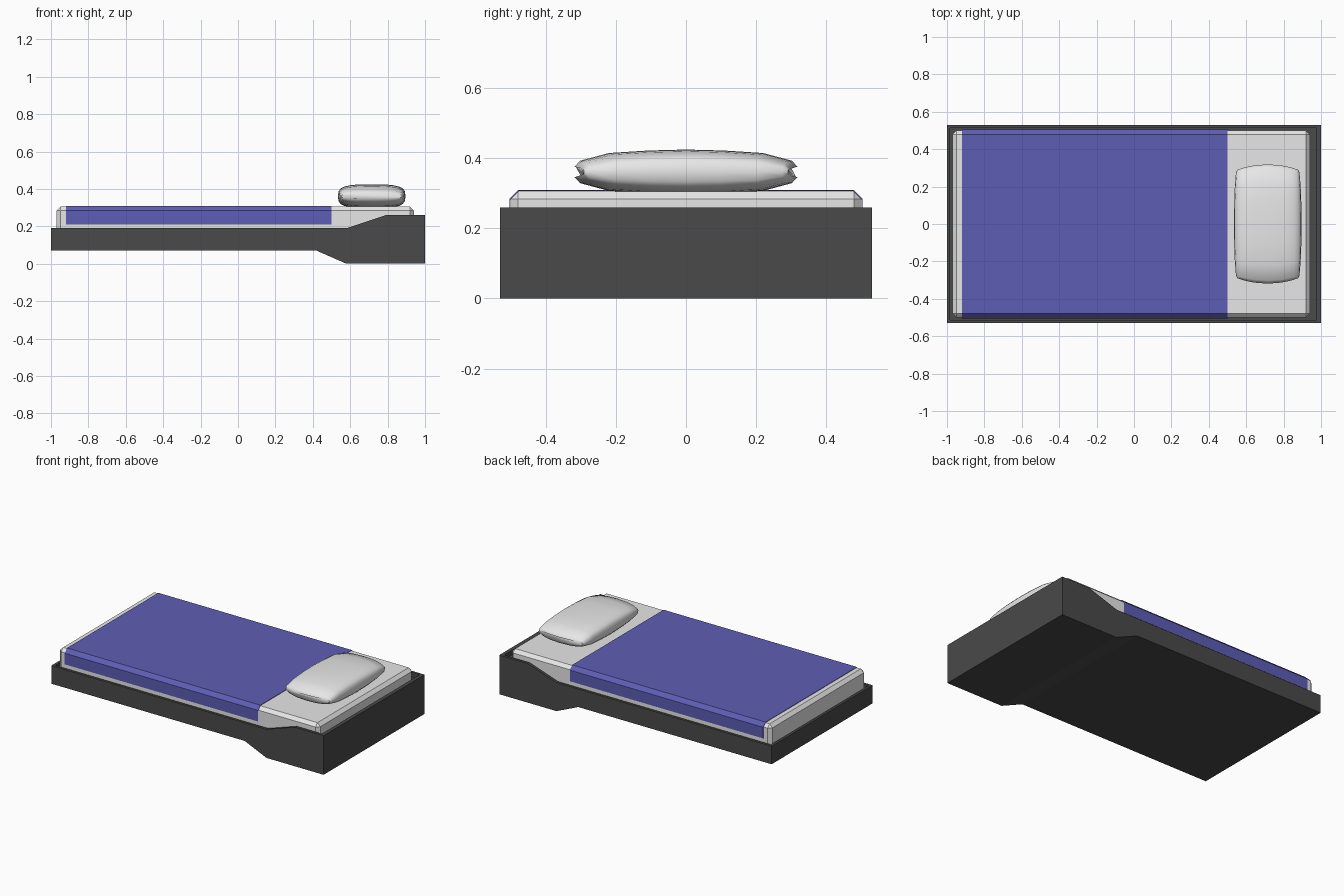
import bpy, bmesh, math

if "Cube" in bpy.data.objects:
    bpy.data.objects.remove(bpy.data.objects["Cube"])


def material(name, rgb):
    m = bpy.data.materials.new(name)
    m.diffuse_color = (*rgb, 1)
    m.use_nodes = True
    m.node_tree.nodes["Principled BSDF"].inputs["Base Color"].default_value = m.diffuse_color
    return m


charcoal = material("charcoal", (0.067, 0.067, 0.067))
white = material("linen white", (0.8, 0.8, 0.8))
blue = material("blanket blue", (0.11, 0.11, 0.46))


def make(name, bm, mat=None):
    bmesh.ops.recalc_face_normals(bm, faces=bm.faces)
    me = bpy.data.meshes.new(name)
    bm.to_mesh(me)
    bm.free()
    ob = bpy.data.objects.new(name, me)
    bpy.context.collection.objects.link(ob)
    if mat:
        me.materials.append(mat)
    return ob


def loft(rings, closed=True, caps=True):
    """Skin a list of equally sized point rings."""
    bm = bmesh.new()
    vs = [[bm.verts.new(p) for p in r] for r in rings]
    n = len(vs[0])
    for a, b in zip(vs, vs[1:]):
        for i in range(n if closed else n - 1):
            j = (i + 1) % n
            bm.faces.new((a[i], a[j], b[j], b[i]))
    if caps:
        bm.faces.new(vs[0])
        bm.faces.new(vs[-1])
    return bm


def side_profile(points, half_width):
    return loft([[(x, y, z) for x, z in points] for y in (-half_width, half_width)])


# Bed frame: stepped side profile with a shallow tray cut into the top
frame = make("bed_frame", side_profile(
    [(-1, 0.07), (0.42, 0.07), (0.58, 0), (1, 0), (1, 0.26),
     (0.79, 0.26), (0.58, 0.19), (-1, 0.19)], 0.53), charcoal)
cutter = make("tray_cutter", side_profile(
    [(-0.983, 0.16), (0.58, 0.16), (0.79, 0.23), (0.975, 0.23),
     (0.975, 0.5), (-0.983, 0.5)], 0.513))
cutter.hide_render = True
cutter.hide_viewport = True
cut = frame.modifiers.new("tray", "BOOLEAN")
cut.object = cutter
cut.operation = "DIFFERENCE"
cut.solver = "EXACT"

# Mattress: box with chamfered edges
X0, X1, HY, Z0, Z1, C = -0.97, 0.94, 0.5, 0.13, 0.305, 0.021
bm = bmesh.new()
bmesh.ops.create_cube(bm, size=1)
for v in bm.verts:
    v.co = (X1 if v.co.x > 0 else X0, HY if v.co.y > 0 else -HY, Z1 if v.co.z > 0 else Z0)
bmesh.ops.bevel(bm, geom=bm.edges[:], offset=C, segments=1, profile=0.5, affect="EDGES")
make("mattress", bm, white)

# Blanket: thin sheet draped over the mattress and its chamfers
T = 0.004
drape = [(-HY - T, 0.21), (-HY - T, Z1 - C), (-HY + C, Z1 + T),
         (HY - C, Z1 + T), (HY + T, Z1 - C), (HY + T, 0.21)]
inner = [(y * 0.997, z - 0.003 if z > 0.22 else z) for y, z in drape]
section = drape + inner[::-1]
make("blanket", loft([[(x, y, z) for y, z in section] for x in (-0.92, 0.5)]), blue)

# Pillow: superellipse sections lofted across the bed, with bulging ends
half = [(0.319, 0.162, 0.014), (0.302, 0.17, 0.032), (0.22, 0.176, 0.054),
        (0.11, 0.18, 0.061), (0, 0.181, 0.064)]
stations = half + [(-y, w, h) for y, w, h in half[-2::-1]]


def sgnpow(v, p):
    return math.copysign(abs(v) ** p, v)


rings = []
for y, w, h in stations:
    ring = []
    for i in range(24):
        a = 2 * math.pi * i / 24
        u, t = sgnpow(math.cos(a), 0.62), sgnpow(math.sin(a), 0.62)
        ring.append((0.715 + w * u, y * (1 - 0.09 * u * u), 0.361 + h * t))
    rings.append(ring)
pillow = make("pillow", loft(rings), white)
bpy.context.view_layer.objects.active = pillow
pillow.select_set(True)
bpy.ops.object.shade_smooth_by_angle(angle=math.radians(50))
